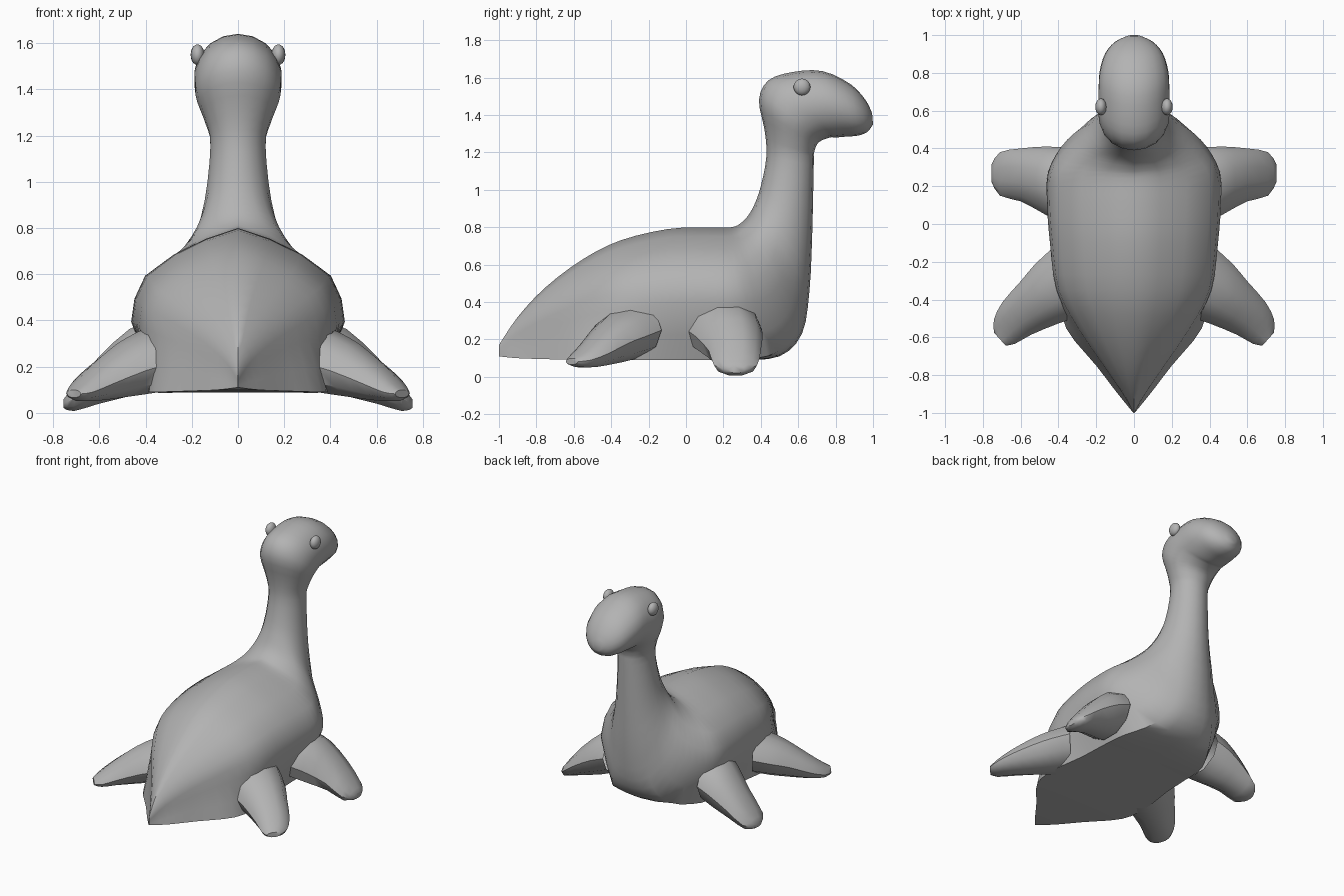
import bpy
import bmesh
import math
from mathutils import Vector, Matrix

cube = bpy.data.objects.get("Cube")
if cube:
    bpy.data.objects.remove(cube)

# One plain grey for everything
grey = bpy.data.materials.new("plain_grey")
grey.use_nodes = True
colour = (0.45, 0.45, 0.45, 1)
grey.diffuse_color = colour
grey.node_tree.nodes["Principled BSDF"].inputs["Base Color"].default_value = colour


def finish(name, bm, mirrored, angle):
    """Turn a bmesh into a shaded object, mirrored across x when asked."""
    bmesh.ops.recalc_face_normals(bm, faces=bm.faces)
    mesh = bpy.data.meshes.new(name)
    bm.to_mesh(mesh)
    bm.free()
    mesh.materials.append(grey)
    obj = bpy.data.objects.new(name, mesh)
    bpy.context.collection.objects.link(obj)
    if mirrored:
        obj.modifiers.new("mirror", "MIRROR")
    bpy.ops.object.select_all(action="DESELECT")
    obj.select_set(True)
    bpy.context.view_layer.objects.active = obj
    bpy.ops.object.shade_smooth_by_angle(angle=math.radians(angle))


def smooth_rows(rows, steps):
    """Catmull-Rom interpolation of rows of numbers."""
    rows = [Vector(r) for r in rows]
    out = []
    for i in range(len(rows) - 1):
        a, b, c, d = (rows[max(0, min(j, len(rows) - 1))] for j in range(i - 1, i + 3))
        for s in range(steps):
            t = s / steps
            out.append(b + (c - a) * (t / 2) + (a * 2 - b * 5 + c * 4 - d) * (t * t / 2)
                       + (b * 3 - a - c * 3 + d) * (t ** 3 / 2))
    return out + [rows[-1]]


def loft(name, rings, cap_start, mirrored, angle):
    """Skin closed rings of points; the start may stay open inside another part."""
    bm = bmesh.new()
    loops = [[bm.verts.new(p) for p in ring] for ring in rings]
    n = len(loops[0])
    for low, high in zip(loops, loops[1:]):
        for i in range(n):
            j = (i + 1) % n
            bm.faces.new((low[i], low[j], high[j], high[i]))
    if cap_start:
        bm.faces.new(loops[0])
    bm.faces.new(loops[-1])
    bmesh.ops.remove_doubles(bm, verts=bm.verts, dist=0.0005)
    finish(name, bm, mirrored, angle)


# Half section of the torso: share of the widest half width, share of height
TORSO = [(0, 1), (.3, .935), (.6, .84), (.87, .71), (.97, .57), (1, .43)]


def body_ring(row):
    """Section between a back point and a belly point, flat-bottomed to round."""
    yt, zt, yb, zb, wide, base, roundness = row
    flat = [(w * wide, t) for w, t in TORSO]
    flat += [(wide * .45 + base * .55, .19), (base, 0), (base / 2, 0), (0, 0)]
    half = []
    for i, (x, t) in enumerate(flat):
        a = math.pi * i / (len(flat) - 1)
        x += (math.sin(a) * wide - x) * roundness
        t += ((1 + math.cos(a)) / 2 - t) * roundness
        half.append(Vector((x, yb + (yt - yb) * t, zb + (zt - zb) * t)))
    return half + [Vector((-p.x, p.y, p.z)) for p in half[-2:0:-1]]


# Tail, torso, neck and head: back y z, belly y z, half width, base width, roundness
body = [
    (-1, .17, -1, .11, .003, .003, 0),
    (-.9, .32, -.9, .1, .06, .085, 0),
    (-.75, .48, -.75, .095, .165, .2, 0),
    (-.55, .63, -.55, .09, .305, .36, 0),
    (-.35, .73, -.35, .09, .41, .39, 0),
    (-.1, .79, -.1, .09, .445, .36, 0),
    (.1, .8, .1, .09, .46, .35, 0),
    (.24, .8, .3, .09, .455, .33, 0),
    (.29, .82, .5, .11, .385, .22, .3),
    (.33, .86, .62, .23, .295, .12, .55),
    (.365, .92, .66, .46, .205, 0, 1),
    (.4, 1.02, .675, .77, .147, 0, 1),
    (.43, 1.18, .683, 1.13, .121, 0, 1),
    (.42, 1.32, .685, 1.2, .142, 0, 1),
    (.39, 1.48, .71, 1.255, .18, 0, 1),
    (.44, 1.585, .77, 1.28, .19, 0, 1),
    (.57, 1.63, .8, 1.28, .19, 0, 1),
    (.73, 1.635, .86, 1.285, .185, 0, 1),
    (.88, 1.565, .92, 1.29, .155, 0, 1),
    (.96, 1.48, .97, 1.31, .1, 0, 1),
    (.995, 1.41, 1, 1.35, .03, 0, 1),
]
loft("body_neck_and_head", [body_ring(r) for r in smooth_rows(body, 3)], True, False, 50)


def flipper(name, rows, heading):
    """Flipper from rows of centre x, y, half width, low z, high z."""
    across = Vector((-math.sin(heading), math.cos(heading), 0))
    rings = []
    for x, y, w, low, high in smooth_rows(rows, 2):
        centre = Vector((x, y, (low + high) / 2))
        angles = [math.tau * i / 10 for i in range(10)]
        rings.append([centre + across * (w * math.cos(a))
                      + Vector((0, 0, (high - low) / 2 * math.sin(a))) for a in angles])
    loft(name, rings, False, True, 40)


flipper("front_flippers", [
    (.37, .2, .205, .1, .41),
    (.47, .23, .18, .065, .37),
    (.6, .26, .14, .035, .25),
    (.71, .265, .115, .005, .12),
    (.755, .27, .045, .02, .06),
], 0)
flipper("rear_flippers", [
    (.29, -.29, .215, .1, .4),
    (.4, -.35, .185, .08, .355),
    (.5, -.415, .15, .065, .3),
    (.62, -.5, .115, .05, .2),
    (.685, -.57, .085, .05, .13),
    (.71, -.61, .045, .065, .1),
], math.radians(-42))

# Eyes
bm = bmesh.new()
place = Matrix.Translation((.175, .62, 1.55)) @ Matrix.Diagonal((.03, .045, .045, 1))
bmesh.ops.create_uvsphere(bm, u_segments=16, v_segments=10, radius=1, matrix=place)
finish("eyes", bm, True, 60)
